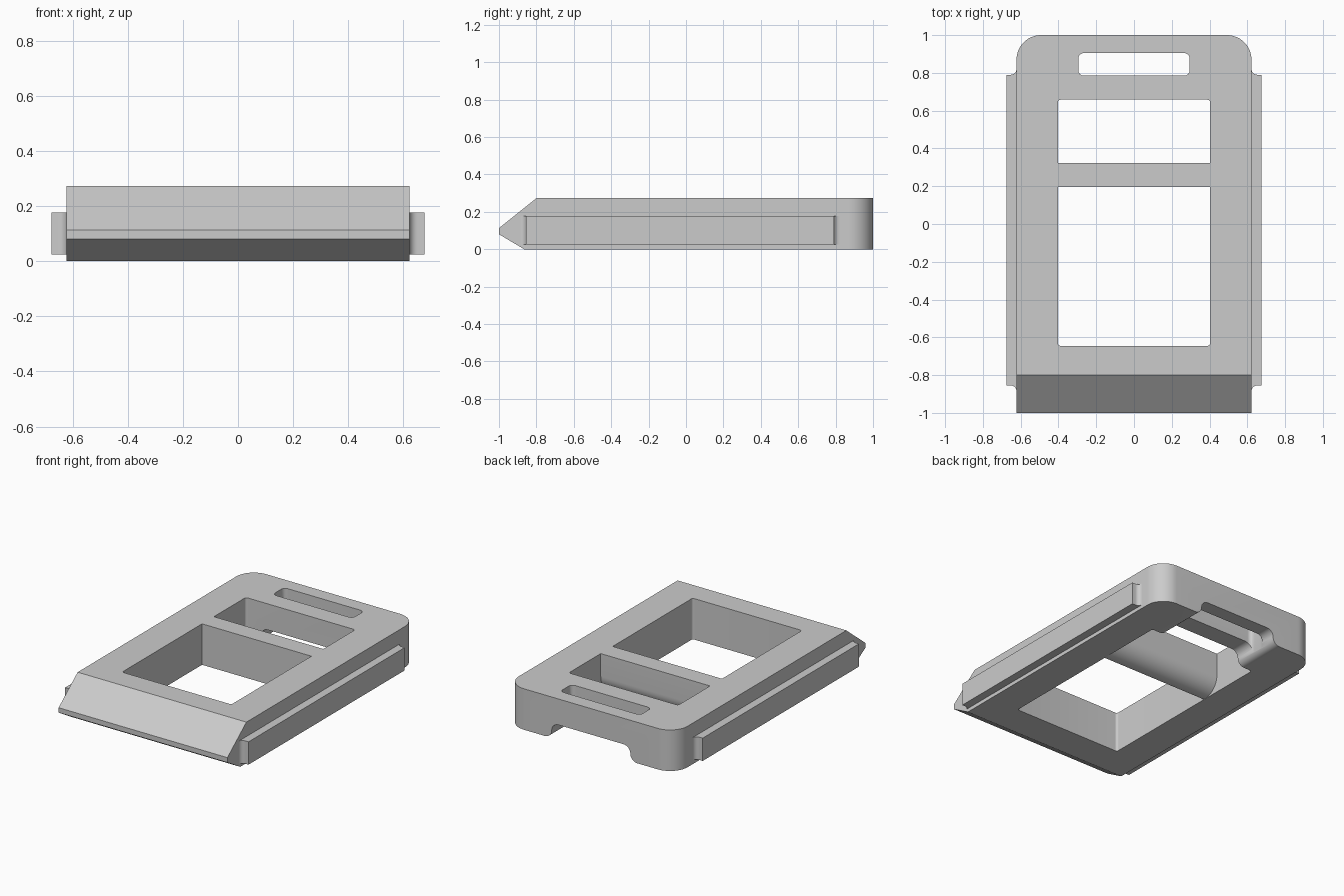
import bpy, bmesh, math
from mathutils import Vector

if "Cube" in bpy.data.objects:
    bpy.data.objects.remove(bpy.data.objects["Cube"])

grey = bpy.data.materials.new("plain grey")
grey.diffuse_color = (0.6, 0.6, 0.6, 1)
grey.use_nodes = True
grey.node_tree.nodes["Principled BSDF"].inputs["Base Color"].default_value = grey.diffuse_color


def arc(cx, cy, r, start, end, n=8):
    """Points along an arc, angles in degrees."""
    angles = [math.radians(start + (end - start) * i / n) for i in range(n + 1)]
    return [(cx + r * math.cos(a), cy + r * math.sin(a)) for a in angles]


def rounded_rect(x0, x1, y0, y1, r):
    return (arc(x1 - r, y1 - r, r, 0, 90) + arc(x0 + r, y1 - r, r, 90, 180)
            + arc(x0 + r, y0 + r, r, 180, 270) + arc(x1 - r, y0 + r, r, 270, 360))


def prism(name, outline, axis, lo, hi):
    """Extrude a 2D outline along an axis: x uses (y,z), y uses (x,z), z uses (x,y)."""
    place = {"x": lambda a, b: (lo, a, b),
             "y": lambda a, b: (a, lo, b),
             "z": lambda a, b: (a, b, lo)}[axis]
    step = Vector([(hi - lo) * (axis == k) for k in "xyz"])
    bm = bmesh.new()
    face = bm.faces.new([bm.verts.new(place(a, b)) for a, b in outline])
    new = bmesh.ops.extrude_face_region(bm, geom=[face])["geom"]
    bmesh.ops.translate(bm, vec=step, verts=[v for v in new if isinstance(v, bmesh.types.BMVert)])
    bmesh.ops.recalc_face_normals(bm, faces=bm.faces)
    mesh = bpy.data.meshes.new(name)
    bm.to_mesh(mesh)
    bm.free()
    mesh.materials.append(grey)
    ob = bpy.data.objects.new(name, mesh)
    bpy.context.collection.objects.link(ob)
    return ob


def cut(target, cutter):
    mod = target.modifiers.new("cut", "BOOLEAN")
    mod.operation, mod.solver, mod.object = "DIFFERENCE", "EXACT", cutter
    bpy.context.view_layer.objects.active = target
    bpy.ops.object.modifier_apply(modifier=mod.name)
    bpy.data.objects.remove(cutter)


# Frame slab with a wedge-shaped front
W, H = 0.622, 0.273
frame = prism("frame", [(-1, 0.08), (-1, 0.113), (-0.8, H), (1, H), (1, 0), (-0.865, 0)],
              "x", -W, W)

# Rounded back corners
bm = bmesh.new()
bm.from_mesh(frame.data)
corners = [e for e in bm.edges if all(v.co.y > 0.99 for v in e.verts)
           and abs(e.verts[0].co.x - e.verts[1].co.x) < 0.01]
bmesh.ops.bevel(bm, geom=corners, offset=0.13, segments=14, profile=0.5, affect="EDGES")
bm.to_mesh(frame.data)
bm.free()

# Main opening and strap slot
cut(frame, prism("opening_cutter", rounded_rect(-0.403, 0.403, -0.645, 0.658, 0.015), "z", -0.1, 0.4))
cut(frame, prism("slot_cutter", rounded_rect(-0.295, 0.295, 0.785, 0.905, 0.03), "z", -0.1, 0.4))

# Strap channel under the back end, with S-curved sides
side = arc(0.34, 0.05, 0.05, 270, 180) + arc(0.24, 0.05, 0.05, 0, 90)
channel = [(0.34, -0.05)] + side + [(-x, z) for x, z in reversed(side)] + [(-0.34, -0.05)]
cut(frame, prism("channel_cutter", channel, "y", 0.6, 1.1))

# Crossbar between the windows, rounded at its lower back edge
crossbar = prism("crossbar", [(0.197, H), (0.197, 0)] + arc(0.202, 0.12, 0.12, 270, 360, 12)
                 + [(0.322, H)], "x", -0.403, 0.403)

# Side rails with small concave fillets at each end
parts = [frame, crossbar]
for s, label in ((1, "right"), (-1, "left")):
    plan = ([(0.676, -0.855), (0.676, 0.79)] + arc(0.652, 0.82, 0.03, 270, 180)
            + arc(0.652, -0.885, 0.03, 180, 90))
    parts.append(prism(label + "_rail", [(s * x, y) for x, y in plan], "z", 0.025, 0.177))

# Smooth the curved walls, keep hard edges
bpy.ops.object.select_all(action="DESELECT")
for ob in parts:
    ob.select_set(True)
bpy.context.view_layer.objects.active = frame
bpy.ops.object.shade_smooth_by_angle(angle=math.radians(30))
